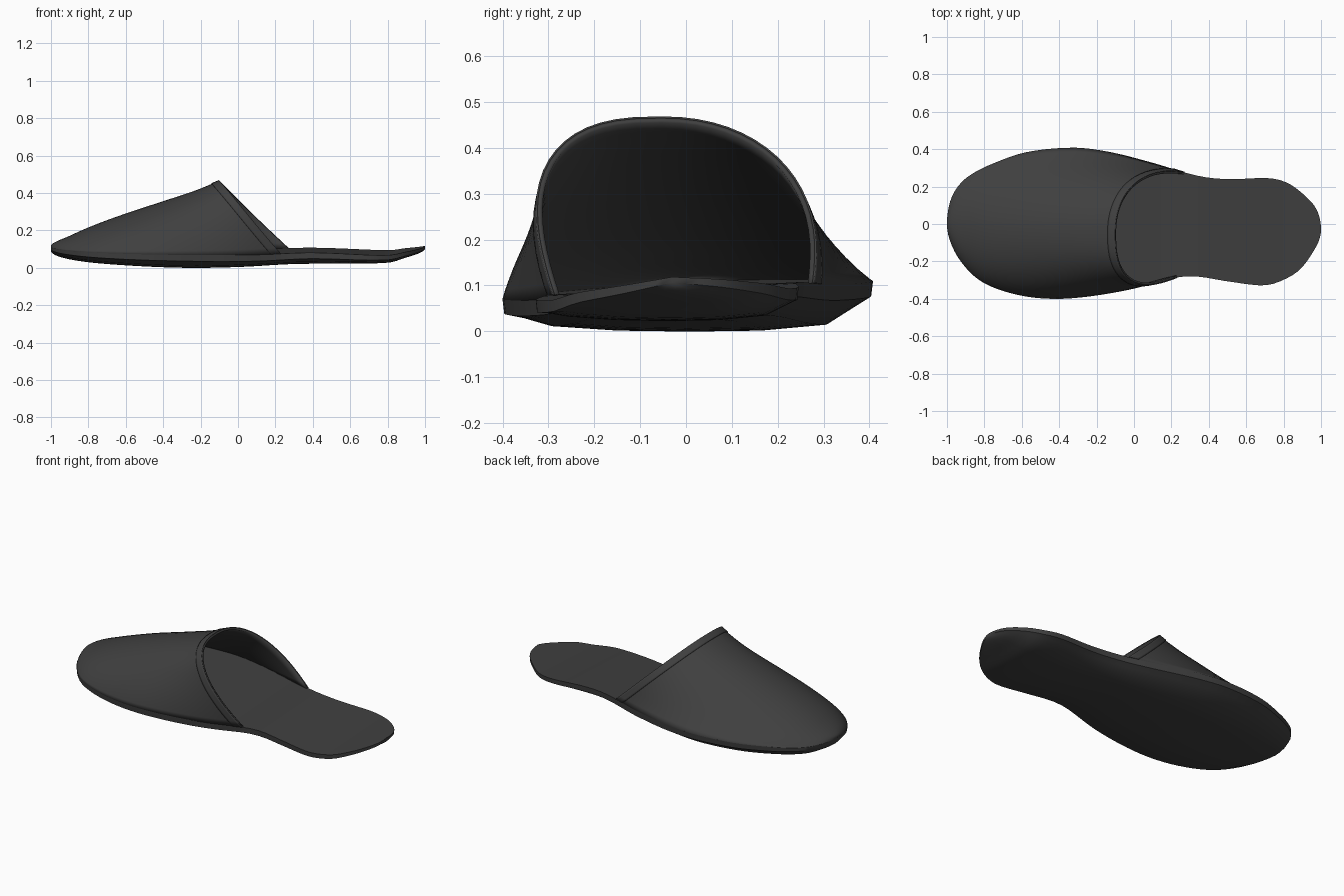
import bpy, bmesh, math

cube = bpy.data.objects.get("Cube")
if cube:
    bpy.data.objects.remove(cube, do_unlink=True)

charcoal = bpy.data.materials.new("charcoal_felt")
charcoal.use_nodes = True
charcoal.diffuse_color = (.05, .05, .05, 1)
bsdf = next(n for n in charcoal.node_tree.nodes if n.type == 'BSDF_PRINCIPLED')
bsdf.inputs["Base Color"].default_value = (.05, .05, .05, 1)
bsdf.inputs["Roughness"].default_value = .9


def angle(x):
    return math.acos(max(-1, min(1, -x)))


def curve(points):
    """Smooth function of x through the points, round at both tips."""
    a = [angle(p[0]) for p in points]
    v = [p[1] for p in points]
    last = len(a) - 1

    def slope(i):
        lo, hi = max(i - 1, 0), min(i + 1, last)
        return (v[hi] - v[lo]) / (a[hi] - a[lo])

    def value(x):
        t = max(a[0], min(a[last], angle(x)))
        i = 0
        while i < last - 1 and t > a[i + 1]:
            i += 1
        w = a[i + 1] - a[i]
        s = (t - a[i]) / w
        r = 1 - s
        return (v[i] * (1 + 2 * s) * r * r + slope(i) * w * s * r * r
                + v[i + 1] * (3 - 2 * s) * s * s - slope(i + 1) * w * s * s * r)
    return value


# Footprint edges and height profiles along the foot
side_left = curve([(-1, 0), (-.98, .13), (-.93, .215), (-.87, .265), (-.75, .325), (-.57, .385),
                   (-.32, .408), (-.13, .385), (.09, .33), (.33, .26), (.49, .24), (.72, .245),
                   (.82, .22), (.91, .155), (.98, .07), (1, -.03)])
side_right = curve([(-1, 0), (-.98, -.1), (-.93, -.195), (-.82, -.305), (-.64, -.375),
                    (-.45, -.4), (-.26, -.39), (-.02, -.35), (.22, -.287), (.33, -.28),
                    (.49, -.305), (.67, -.328), (.75, -.318), (.88, -.25), (.96, -.145), (1, -.03)])
edge_height = curve([(-1, .11), (-.4, .09), (.1, .085), (.4, .095), (.8, .082), (.9, .097), (1, .12)])
bottom = curve([(-1, .09), (-.9, .045), (-.7, .02), (-.3, 0), (0, .004),
                (.3, .02), (.8, .027), (.9, .055), (1, .105)])
ridge = curve([(-1, .115), (-.95, .15), (-.88, .18), (-.6, .29), (-.25, .405), (-.1, .465)])


def across(x, k):
    """y at x for k from -1 (right edge) to 1 (left edge)."""
    lo, hi = side_right(x), side_left(x)
    return (lo + hi) / 2 + k * (hi - lo) / 2


def top_z(x, y):
    return edge_height(x) + .05 * y


def loft(name, rings, closed):
    bm = bmesh.new()
    rows = [[bm.verts.new(p) for p in ring] for ring in rings]
    n = len(rows[0])
    for a, b in zip(rows, rows[1:]):
        for j in range(n if closed else n - 1):
            k = (j + 1) % n
            bm.faces.new((a[j], b[j], b[k], a[k]))
    bmesh.ops.remove_doubles(bm, verts=bm.verts, dist=.0005)
    bmesh.ops.recalc_face_normals(bm, faces=bm.faces)
    if not closed and sum(f.normal.z * f.calc_area() for f in bm.faces) < 0:
        bmesh.ops.reverse_faces(bm, faces=bm.faces)
    mesh = bpy.data.meshes.new(name)
    bm.to_mesh(mesh)
    bm.free()
    mesh.materials.append(charcoal)
    obj = bpy.data.objects.new(name, mesh)
    bpy.context.collection.objects.link(obj)
    bpy.ops.object.select_all(action='DESELECT')
    obj.select_set(True)
    bpy.context.view_layer.objects.active = obj
    bpy.ops.object.shade_smooth_by_angle(angle=math.radians(40))
    return obj


# Sole: gently tilted insole, thin side wall, rounded underside
def sole_ring(x):
    ring = []
    wall = .012 + .022 * math.sin(angle(x))
    for i in range(-5, 6):
        y = across(x, i / 5)
        ring.append((x, y, top_z(x, y)))
    for k in (.99, .9, .75, .4, 0, -.4, -.75, -.9, -.99):
        y = across(x, k)
        edge = top_z(x, y) - wall
        low = min(bottom(x) + .014 * k * k, edge)
        blend = max(0, (abs(k) - .72) / .27)
        ring.append((x, y, low + (edge - low) * blend))
    return ring


STEPS = 56
loft("sole", [sole_ring(-math.cos(math.pi * i / STEPS)) for i in range(STEPS + 1)], True)


# Upper: arches leaning back towards the toe, ending at the slanted opening.
# The left flank slopes more than the right; both fill out at the opening.
def arch(q):
    ring = []
    crown = -1 + .9 * q
    full = q ** 4
    for i in range(37):
        t = math.pi * i / 36
        c, h = -math.cos(t), math.sin(t)
        power, taper = (.9, .2) if c > 0 else (.75, .08)
        base = -1 + (1.25 + .02 * c) * q
        x = base + (crown - base) * h
        k = abs(c) ** (1 + (power - 1) * full)
        k *= 1 - taper * (1 - full) * (1 - (1 - h) ** 3)
        y = across(x, math.copysign(k, c)) - .06 * h * q
        foot = top_z(x, y)
        ring.append((x, y, foot + h * max(0, ridge(crown) - foot)))
    return ring


def shell(name, rings, thickness, offset):
    mod = loft(name, rings, False).modifiers.new("thickness", 'SOLIDIFY')
    mod.thickness = thickness
    mod.offset = offset


shell("upper", [arch(1 - math.cos(math.pi / 2 * i / 30)) for i in range(31)], .011, -1)

# Hem band stitched around the opening
shell("opening_hem", [arch(.955 + .045 * i / 4) for i in range(5)], .004, 1)
